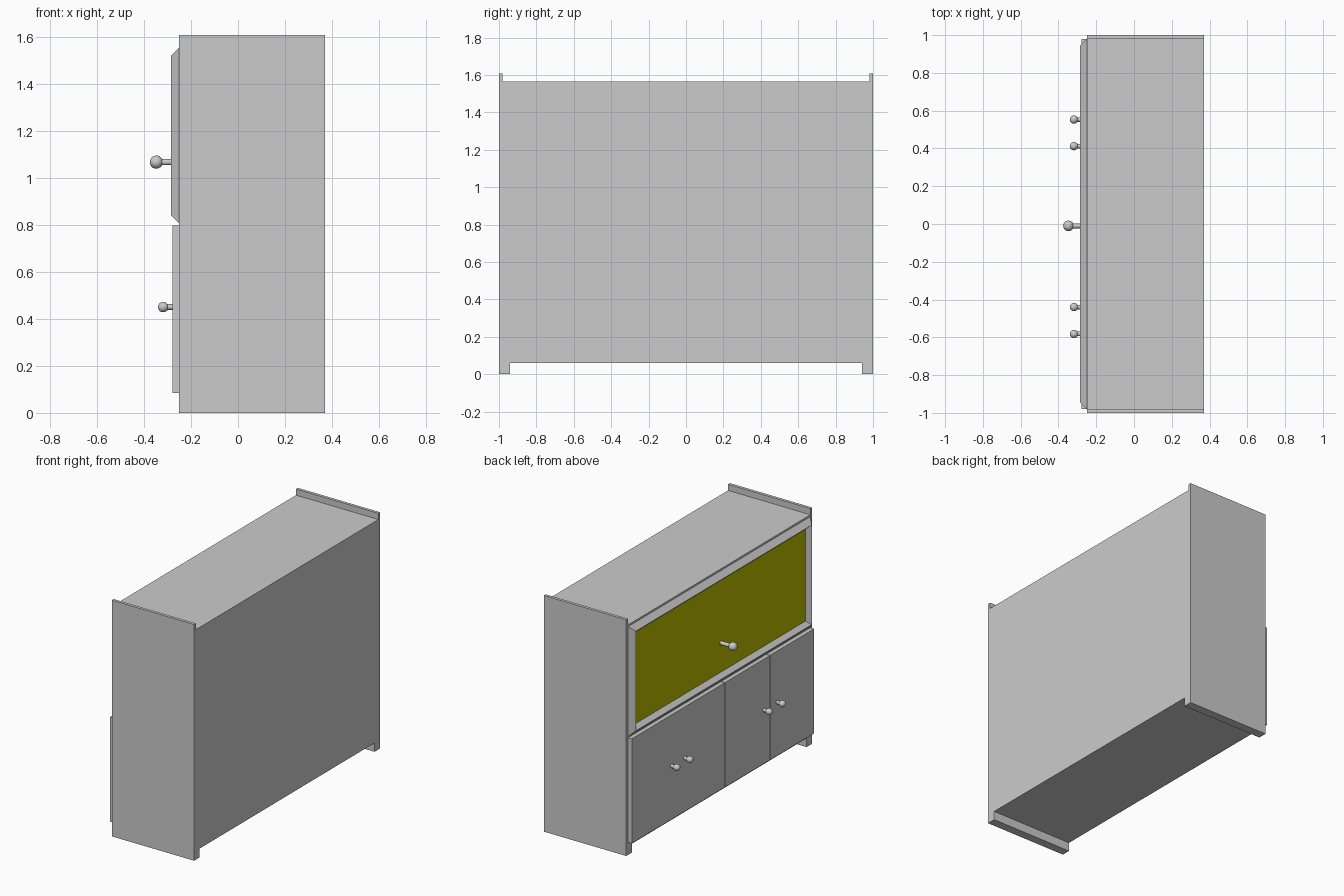
import bpy, bmesh
from mathutils import Matrix, Vector

if "Cube" in bpy.data.objects:
    bpy.data.objects.remove(bpy.data.objects["Cube"])


def finish(name, bm):
    bmesh.ops.recalc_face_normals(bm, faces=bm.faces)
    mesh = bpy.data.meshes.new(name)
    bm.to_mesh(mesh)
    bm.free()
    obj = bpy.data.objects.new(name, mesh)
    bpy.context.collection.objects.link(obj)
    return obj


def box(name, lo, hi):
    lo, hi = Vector(lo), Vector(hi)
    bm = bmesh.new()
    bmesh.ops.create_cube(bm, size=1)
    bmesh.ops.scale(bm, vec=hi - lo, verts=bm.verts)
    bmesh.ops.translate(bm, vec=(lo + hi) / 2, verts=bm.verts)
    return finish(name, bm)


def knob(name, y, z, base_x, ball_x, ball_r, stem_r):
    # round ball on a stem pointing out of the door (-x)
    bm = bmesh.new()
    bmesh.ops.create_uvsphere(bm, u_segments=24, v_segments=14, radius=ball_r,
                              matrix=Matrix.Translation((ball_x, y, z)))
    bmesh.ops.create_cone(bm, cap_ends=True, segments=20, radius1=stem_r, radius2=stem_r,
                          depth=base_x - ball_x,
                          matrix=Matrix.Translation(((base_x + ball_x) / 2, y, z))
                          @ Matrix.Rotation(1.5707963, 4, 'Y'))
    for f in bm.faces:
        f.smooth = len(f.verts) <= 4
    obj = finish(name, bm)
    bpy.context.view_layer.objects.active = obj
    obj.select_set(True)
    bpy.ops.object.shade_smooth_by_angle()
    obj.select_set(False)


# cabinet body: one end profile with raised top lips and foot rails, extruded in depth
half = [(0.94, 0.06), (0.94, 0), (1, 0), (1, 1.607), (0.98, 1.607), (0.98, 1.565)]
outline = half + [(-y, z) for y, z in reversed(half)]
bm = bmesh.new()
face = bm.faces.new([bm.verts.new((-0.25, y, z)) for y, z in outline])
ext = bmesh.ops.extrude_face_region(bm, geom=[face], use_keep_orig=True)
bmesh.ops.translate(bm, vec=(0.62, 0, 0),
                    verts=[v for v in ext['geom'] if isinstance(v, bmesh.types.BMVert)])
finish("cabinet_body", bm)

# lower doors
for name, y0, y1 in [("wide_door", -0.018, 0.98),
                     ("middle_door", -0.505, -0.022),
                     ("end_door", -0.98, -0.509)]:
    box(name, (-0.278, y0, 0.085), (-0.25, y1, 0.797))


# upper flap frame: ridged moulding, rings of (x, half width, z low, z high)
rings = [(-0.25, 0.98, 0.805, 1.553), (-0.285, 0.945, 0.84, 1.518),
         (-0.255, 0.918, 0.867, 1.491), (-0.25, 0.918, 0.867, 1.491)]
bm = bmesh.new()
loops = [[bm.verts.new((x, y, z)) for y, z in ((-w, a), (w, a), (w, b), (-w, b))]
         for x, w, a, b in rings]
for i, ring in enumerate(loops):
    nxt = loops[(i + 1) % len(loops)]
    for j in range(4):
        k = (j + 1) % 4
        bm.faces.new((ring[j], ring[k], nxt[k], nxt[j]))
finish("flap_frame", bm)

# coloured flap panel set back inside the frame
panel = box("flap_panel", (-0.256, -0.918, 0.867), (-0.25, 0.918, 1.491))
mat = bpy.data.materials.new("olive_yellow")
mat.diffuse_color = (0.5, 0.5, 0.0, 1)
mat.use_nodes = True
mat.node_tree.nodes["Principled BSDF"].inputs["Base Color"].default_value = mat.diffuse_color
panel.data.materials.append(mat)

# knobs
knob("flap_knob", -0.01, 1.066, -0.25, -0.347, 0.028, 0.013)
for i, y in enumerate((0.553, 0.412, -0.44, -0.582)):
    knob(f"door_knob_{i + 1}", y, 0.45, -0.27, -0.318, 0.022, 0.012)
